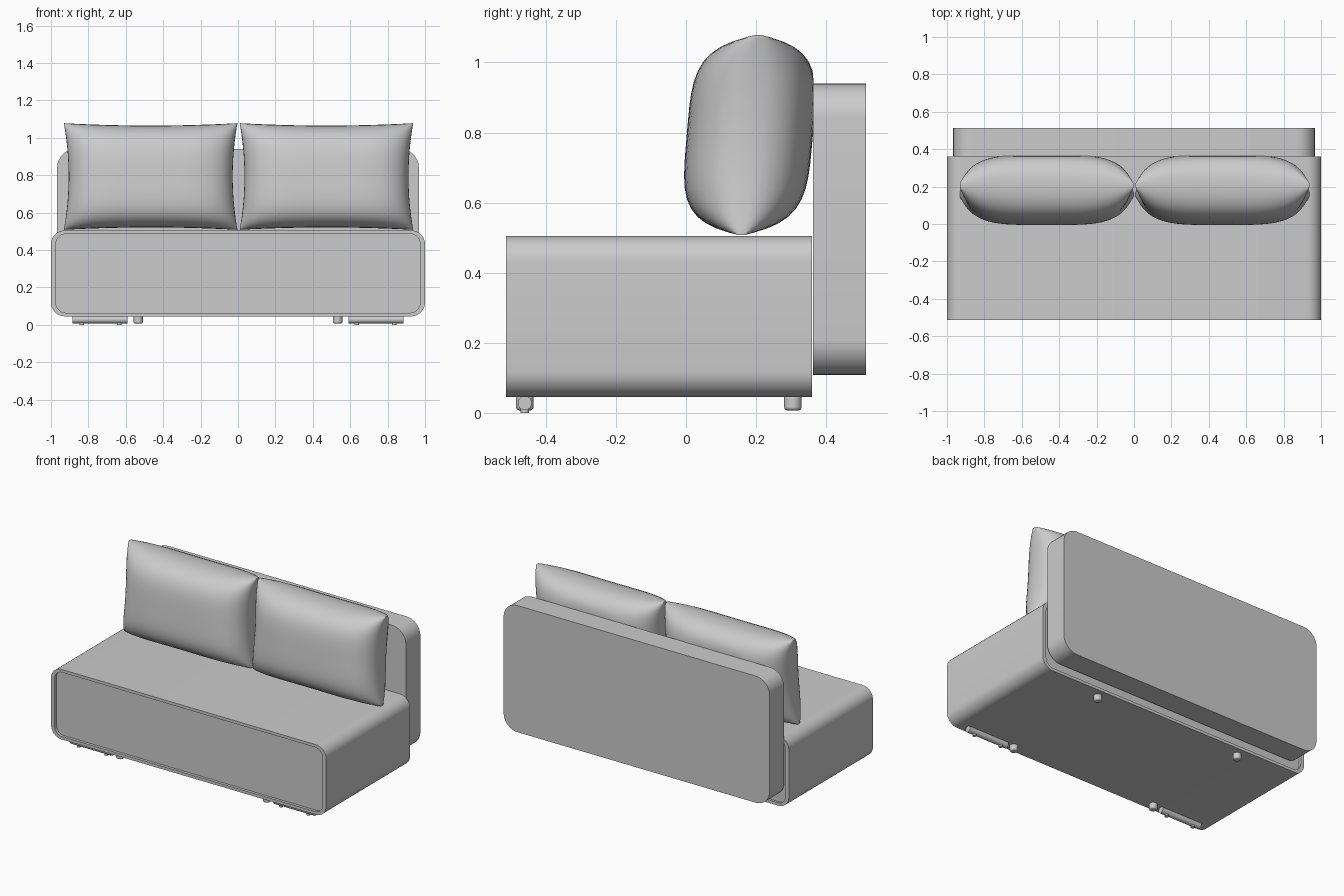
import bpy, bmesh, math

if "Cube" in bpy.data.objects:
    bpy.data.objects.remove(bpy.data.objects["Cube"])

def finish(name, bm, angle=35):
    bmesh.ops.recalc_face_normals(bm, faces=bm.faces)
    me = bpy.data.meshes.new(name)
    bm.to_mesh(me)
    bm.free()
    ob = bpy.data.objects.new(name, me)
    bpy.context.collection.objects.link(ob)
    bpy.ops.object.select_all(action='DESELECT')
    ob.select_set(True)
    bpy.context.view_layer.objects.active = ob
    bpy.ops.object.shade_smooth_by_angle(angle=math.radians(angle))
    return ob

def rounded_rect(x0, x1, z0, z1, r, n=8):
    pts = []
    for cx, cz, a0 in ((x1 - r, z1 - r, 0), (x0 + r, z1 - r, 90),
                       (x0 + r, z0 + r, 180), (x1 - r, z0 + r, 270)):
        for i in range(n + 1):
            a = math.radians(a0 + 90 * i / n)
            pts.append((cx + r * math.cos(a), cz + r * math.sin(a)))
    return pts

def loft(name, rings):
    """Bridge (outline, y) rings in order and cap both ends."""
    bm = bmesh.new()
    loops = [[bm.verts.new((x, y, z)) for x, z in pts] for pts, y in rings]
    for a, b in zip(loops, loops[1:]):
        for i in range(len(a)):
            j = (i + 1) % len(a)
            bm.faces.new((a[i], a[j], b[j], b[i]))
    bm.faces.new(loops[0])
    bm.faces.new(loops[-1])
    return finish(name, bm)

# Seat base: rounded shell with shallow recessed front and back panels
outer = rounded_rect(-1, 1, 0.045, 0.505, 0.075)
inner = rounded_rect(-0.974, 0.974, 0.064, 0.486, 0.055)
loft("seat_base", [(inner, -0.495), (inner, -0.513), (outer, -0.513),
                   (outer, 0.36), (inner, 0.36), (inner, 0.345)])

# Backrest: thick rounded panel
back = rounded_rect(-0.967, 0.967, 0.108, 0.94, 0.1)
loft("backrest", [(back, 0.362), (back, 0.513)])

# Cushions: two puffed sheets joined at a pinched seam, leaning on the backrest
def cushion(name, cx, nu=32, nv=22):
    bm = bmesh.new()
    def sheet(side):
        rows = []
        for j in range(nv + 1):
            v = math.sin((j / nv - 0.5) * math.pi)
            row = []
            for i in range(nu + 1):
                u = math.sin((i / nu - 0.5) * math.pi)
                x = 0.464 * u * (1 - 0.055 * (1 - v * v) * u * u)
                z = 0.285 * v * (1 - 0.045 * (1 - u * u) * v * v)
                puff = max(0, (1 - u ** 4) * (1 - v ** 4)) ** 0.5
                y = 0.182 + 0.085 * z + side * (0.012 + 0.168 * puff)
                row.append(bm.verts.new((cx + x, min(y, 0.364), 0.793 + z)))
            rows.append(row)
        for a, b in zip(rows, rows[1:]):
            for i in range(nu):
                bm.faces.new((a[i], a[i + 1], b[i + 1], b[i]))
        return (rows[0] + [r[-1] for r in rows[1:]] + rows[-1][-2::-1]
                + [r[0] for r in rows[-2:0:-1]])
    f, b = sheet(-1), sheet(1)
    for i in range(len(f)):
        j = (i + 1) % len(f)
        bm.faces.new((f[i], f[j], b[j], b[i]))
    finish(name, bm, 50)

cushion("left_cushion", -0.467)
cushion("right_cushion", 0.473)

def rod(name, loc, r, length, axis='Z', bevel=0.0):
    rot = (0, math.pi / 2, 0) if axis == 'X' else (0, 0, 0)
    bpy.ops.mesh.primitive_cylinder_add(vertices=20, radius=r, depth=length,
                                        location=loc, rotation=rot)
    ob = bpy.context.object
    ob.name = name
    if bevel:
        m = ob.modifiers.new("round", 'BEVEL')
        m.width, m.segments = bevel, 3
    bpy.ops.object.shade_smooth_by_angle(angle=math.radians(35))

# Feet: posts front and back, front runner bars with small glides
for side, s in (("left", -1), ("right", 1)):
    for end, y in (("front", -0.46), ("back", 0.305)):
        rod(f"{side}_{end}_post", (s * 0.533, y, 0.029), 0.025, 0.044, bevel=0.009)
    rod(f"{side}_runner", (s * 0.738, -0.46, 0.028), 0.02, 0.295, 'X')
    for k, x in enumerate((0.635, 0.835)):
        rod(f"{side}_glide_{k}", (s * x, -0.46, 0.008), 0.012, 0.016)
